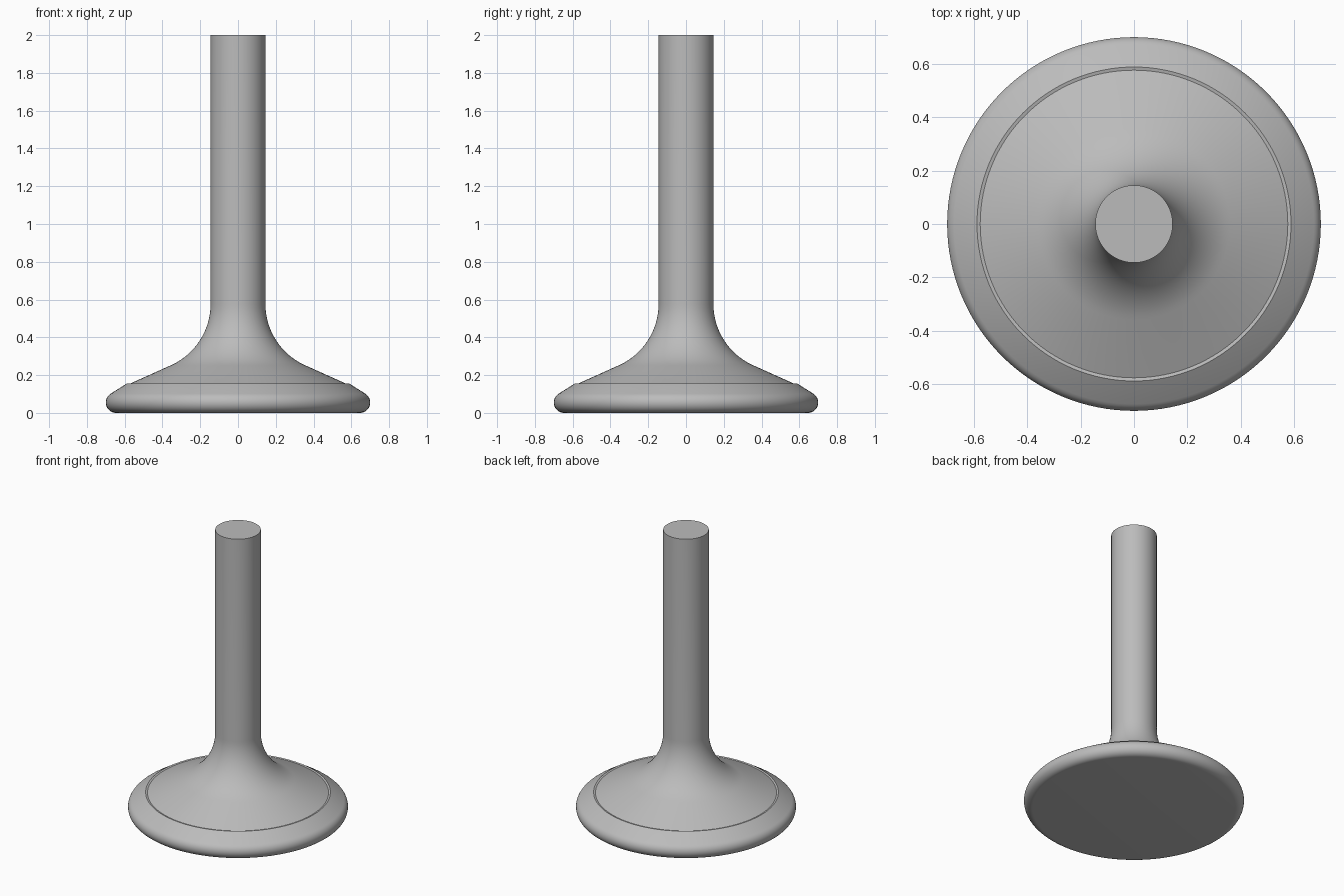
import bpy, bmesh
from math import cos, sin, pi, radians

SEGMENTS = 128

default = bpy.data.objects.get("Cube")
if default:
    bpy.data.objects.remove(default, do_unlink=True)


def arc(cx, cz, radius, start, end, steps):
    """Points on a circular arc in the radius/height plane, angles in degrees."""
    angles = [radians(start + (end - start) * i / steps) for i in range(steps + 1)]
    return [(cx + radius * cos(a), cz + radius * sin(a)) for a in angles]


# Flat grey metal
grey = bpy.data.materials.new("grey metal")
grey.use_nodes = True
colour = (0.5, 0.5, 0.5, 1)
grey.diffuse_color = colour
grey.node_tree.nodes["Principled BSDF"].inputs["Base Color"].default_value = colour

# Half profile: rounded rim, bevelled seat, small lip, cone, fillet, stem
profile = arc(0.645, 0.055, 0.055, -90, 58, 14)
profile += [(0.588, 0.156), (0.576, 0.153)]
profile += arc(0.501, 0.577, 0.356, 246.6, 180, 20)
profile += [(0.145, 2.0)]

# Turn the profile around the vertical axis and close both ends
bm = bmesh.new()
verts = [bm.verts.new((r, 0, z)) for r, z in profile]
edges = [bm.edges.new(pair) for pair in zip(verts, verts[1:])]
bmesh.ops.spin(bm, geom=verts + edges, cent=(0, 0, 0), axis=(0, 0, 1),
               angle=2 * pi, steps=SEGMENTS)
bmesh.ops.remove_doubles(bm, verts=bm.verts, dist=0.0005)
bmesh.ops.holes_fill(bm, edges=[e for e in bm.edges if e.is_boundary], sides=0)
bmesh.ops.recalc_face_normals(bm, faces=bm.faces)
mesh = bpy.data.meshes.new("valve_body")
bm.to_mesh(mesh)
bm.free()

valve = bpy.data.objects.new("valve_body", mesh)
mesh.materials.append(grey)
bpy.context.collection.objects.link(valve)

# Smooth shading with crisp stem end, base and lip
bpy.ops.object.select_all(action='DESELECT')
valve.select_set(True)
bpy.context.view_layer.objects.active = valve
bpy.ops.object.shade_smooth_by_angle(angle=radians(30))
